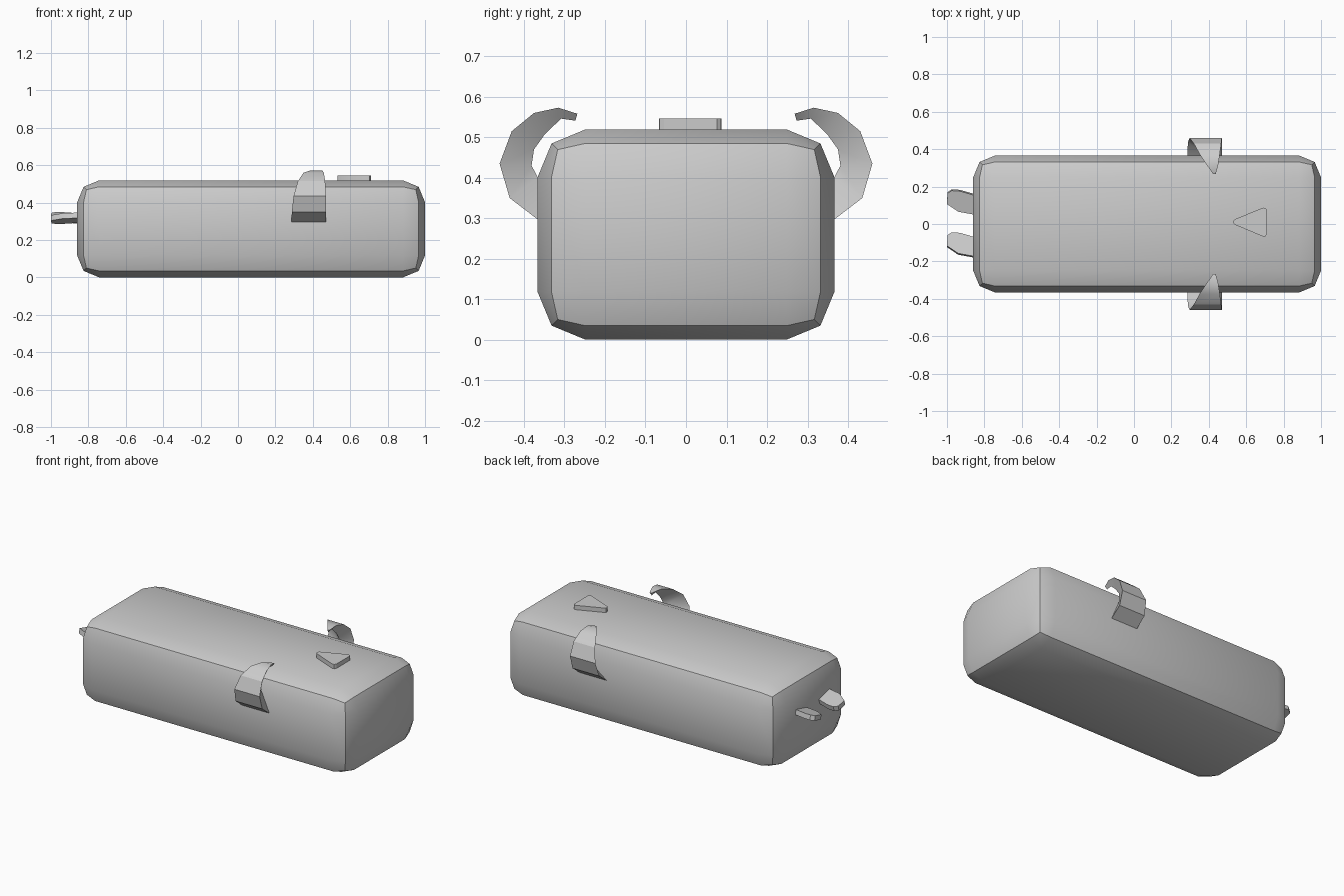
import bpy, bmesh, math
from mathutils import Matrix, Vector

if "Cube" in bpy.data.objects:
    bpy.data.objects.remove(bpy.data.objects["Cube"])


def finish(name, bm):
    bmesh.ops.recalc_face_normals(bm, faces=bm.faces)
    me = bpy.data.meshes.new(name)
    bm.to_mesh(me)
    bm.free()
    ob = bpy.data.objects.new(name, me)
    bpy.context.collection.objects.link(ob)
    bpy.ops.object.select_all(action='DESELECT')
    bpy.context.view_layer.objects.active = ob
    ob.select_set(True)
    bpy.ops.object.shade_smooth_by_angle(angle=math.radians(30))
    return ob


def prism(bm, outline, z0, z1, top_scale=1.0):
    """Extruded outline; the caps may be drawn in for a rounded rim."""
    n = len(outline)
    rings = [[bm.verts.new((x, y, z)) for x, y in outline] for z in (z0, z1)]
    bm.faces.new(rings[0])
    bm.faces.new(rings[1])
    for i in range(n):
        j = (i + 1) % n
        bm.faces.new((rings[0][i], rings[0][j], rings[1][j], rings[1][i]))


# Body: long block with two-step rounded edges
bm = bmesh.new()
bmesh.ops.create_cube(bm, size=1, matrix=Matrix.Translation((0.07, 0, 0.26))
                      @ Matrix.Diagonal((1.86, 0.732, 0.518, 1)))
bmesh.ops.bevel(bm, geom=bm.edges[:], offset=0.117, segments=2, profile=0.5,
                affect='EDGES')
finish("body", bm)

# Curled side horns: triangular section, wide outside and ridged inside
# outer y, outer z, inner y, inner z, left x, right x
sections = [
    (0.350, 0.285, 0.340, 0.380, 0.285, 0.470),
    (0.435, 0.350, 0.365, 0.400, 0.288, 0.470),
    (0.460, 0.435, 0.381, 0.430, 0.297, 0.470),
    (0.430, 0.515, 0.375, 0.470, 0.320, 0.466),
    (0.375, 0.560, 0.348, 0.508, 0.350, 0.459),
    (0.315, 0.573, 0.308, 0.546, 0.390, 0.450),
    (0.268, 0.558, 0.273, 0.541, 0.422, 0.437),
]
for side, label in ((1, "back"), (-1, "front")):
    bm = bmesh.new()
    rings = []
    for oy, oz, iy, iz, xl, xr in sections:
        rings.append([bm.verts.new(p) for p in (
            (xl, side * oy, oz), (xr, side * oy, oz),
            (0.425, side * iy, iz))])
    for a, b in zip(rings, rings[1:]):
        for i in range(3):
            j = (i + 1) % 3
            bm.faces.new((a[i], a[j], b[j], b[i]))
    bm.faces.new(rings[0])
    bm.faces.new(rings[-1])
    finish(label + "_horn", bm)

# Tail blades: two flat leaves tilted into a shallow V
leaf = [(-0.84, -0.06), (-0.86, -0.06), (-0.94, -0.045), (-1.0, -0.003),
        (-0.997, 0.055), (-0.975, 0.071), (-0.93, 0.068), (-0.86, 0.047),
        (-0.84, 0.04)]
for yc, tilt, label in ((0.113, 14, "back"), (-0.117, -14, "front")):
    bm = bmesh.new()
    prism(bm, leaf, -0.015, 0.015)
    bm.transform(Matrix.Translation((0, yc, 0.318))
                 @ Matrix.Rotation(math.radians(tilt), 4, 'X'))
    finish(label + "_tail_blade", bm)

# Snout: small rounded triangle on the top
bm = bmesh.new()
prism(bm, [(0.532, 0.004), (0.532, 0.018), (0.540, 0.026), (0.690, 0.087),
           (0.703, 0.086), (0.710, 0.076), (0.710, -0.054), (0.703, -0.066),
           (0.690, -0.067), (0.540, -0.004)], 0.50, 0.546)
finish("snout", bm)
